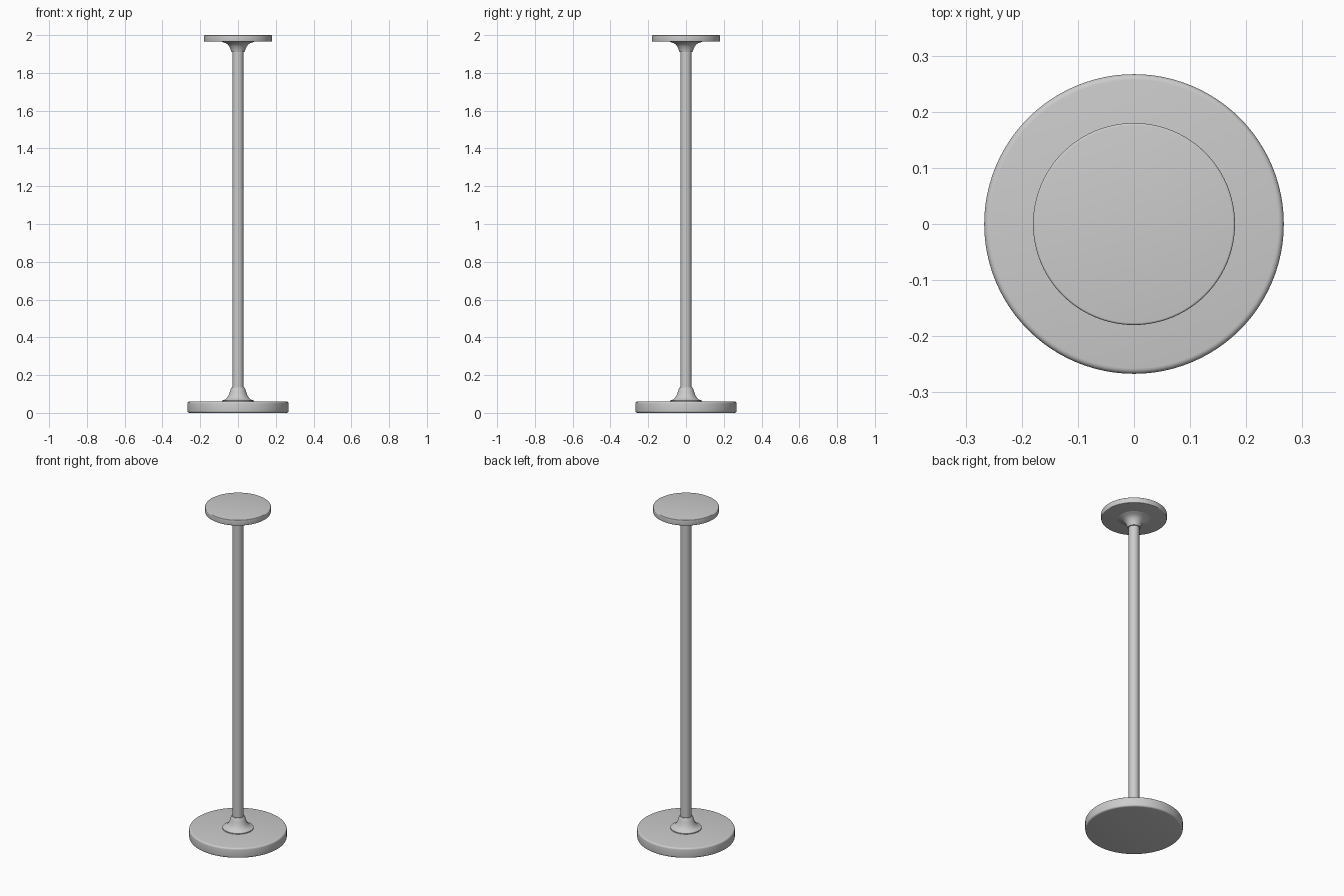
import bpy, bmesh, math

if "Cube" in bpy.data.objects:
    bpy.data.objects.remove(bpy.data.objects["Cube"])

mat = bpy.data.materials.new("plain grey")
mat.diffuse_color = (0.6, 0.6, 0.6, 1)
mat.use_nodes = True
mat.node_tree.nodes["Principled BSDF"].inputs["Base Color"].default_value = mat.diffuse_color


def lathe(name, profile, sides):
    """Spin a closed (radius, height) profile round z; zero-radius ends become poles."""
    bm = bmesh.new()
    rings = []
    for r, z in profile:
        if r == 0:
            rings.append([bm.verts.new((0, 0, z))] * sides)
        else:
            rings.append([bm.verts.new((r * math.cos(2 * math.pi * i / sides),
                                        r * math.sin(2 * math.pi * i / sides), z))
                          for i in range(sides)])
    for a, b in zip(rings, rings[1:]):
        for i in range(sides):
            j = (i + 1) % sides
            loop = list(dict.fromkeys((a[i], a[j], b[j], b[i])))
            bm.faces.new(loop)
    bmesh.ops.recalc_face_normals(bm, faces=bm.faces)
    me = bpy.data.meshes.new(name)
    bm.to_mesh(me)
    bm.free()
    me.materials.append(mat)
    ob = bpy.data.objects.new(name, me)
    bpy.context.collection.objects.link(ob)
    bpy.ops.object.select_all(action='DESELECT')
    ob.select_set(True)
    bpy.context.view_layer.objects.active = ob
    bpy.ops.object.shade_smooth_by_angle(angle=math.radians(35))
    return ob


def disc(name, r, z0, z1, b):
    """Disc with rounded rims of radius b."""
    arc = [math.radians(a) for a in (0, 22.5, 45, 67.5, 90)]
    low = [(r - b + b * math.sin(a), z0 + b - b * math.cos(a)) for a in arc]
    high = [(r - b + b * math.cos(a), z1 - b + b * math.sin(a)) for a in arc]
    return lathe(name, [(0, z0)] + low + high + [(0, z1)], 96)


# Round foot and smaller top plate
disc("base_plate", 0.267, 0.0, 0.06, 0.01)
disc("top_plate", 0.18, 1.966, 2.0, 0.004)

# Thin pole
lathe("pole", [(0, 0.05), (0.029, 0.05), (0.029, 1.97), (0, 1.97)], 48)

# Flared collars at each end of the pole
lathe("base_collar", [(0, 0.055), (0.085, 0.055), (0.085, 0.065), (0.068, 0.071),
                      (0.057, 0.081), (0.049, 0.095), (0.043, 0.112),
                      (0.038, 0.128), (0.034, 0.134), (0, 0.134)], 64)
lathe("top_collar", [(0, 1.91), (0.035, 1.91), (0.037, 1.918), (0.043, 1.934),
                     (0.052, 1.948), (0.064, 1.957), (0.078, 1.962),
                     (0.09, 1.967), (0, 1.97)], 64)
